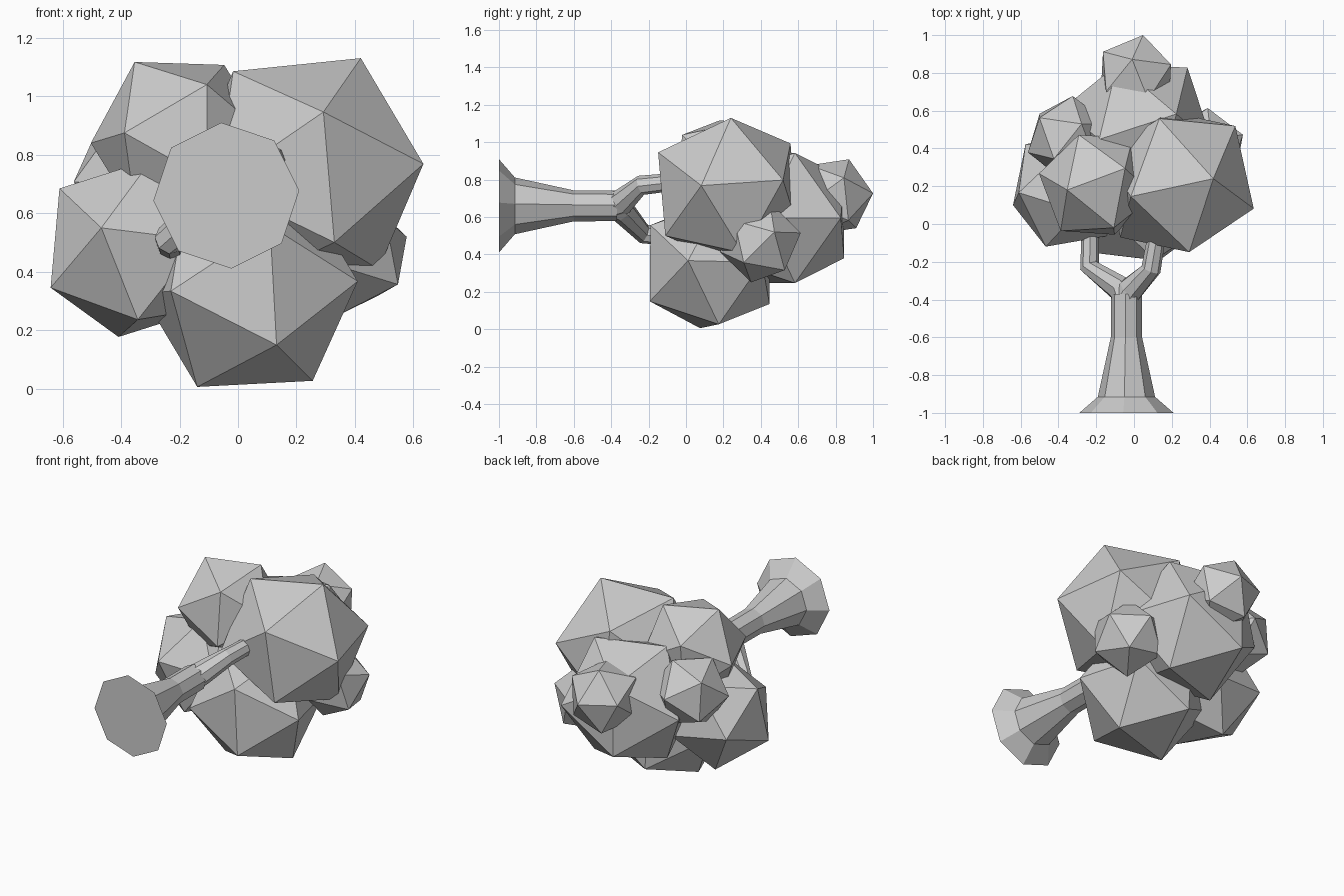
import bpy, bmesh, math
from mathutils import Vector, Matrix

if "Cube" in bpy.data.objects:
    bpy.data.objects.remove(bpy.data.objects["Cube"])


def finish(name, bm):
    bmesh.ops.recalc_face_normals(bm, faces=bm.faces)
    mesh = bpy.data.meshes.new(name)
    bm.to_mesh(mesh)
    bm.free()
    obj = bpy.data.objects.new(name, mesh)
    bpy.context.collection.objects.link(obj)
    return obj


def frame(a, b):
    """Orthonormal frame with first axis a, second axis towards b."""
    x = a.normalized()
    z = x.cross(b).normalized()
    return Matrix((x, z.cross(x), z)).transposed()


def foliage(name, centre, radius, corner, neighbour):
    """Icosahedron turned so one corner and an adjoining corner point as given."""
    c = Vector(centre)
    bm = bmesh.new()
    bmesh.ops.create_icosphere(bm, subdivisions=1, radius=radius)
    bm.verts.ensure_lookup_table()
    v = bm.verts[0]
    w = v.link_edges[0].other_vert(v)
    rot = frame(Vector(corner) - c, Vector(neighbour) - c) @ frame(v.co, w.co).transposed()
    bmesh.ops.transform(bm, matrix=Matrix.Translation(c) @ rot.to_4x4(), verts=bm.verts)
    return finish(name, bm)


def tube(name, stations, sides, turn=0.0):
    """Faceted tube through (x, y, z, radius) stations."""
    pts = [Vector(s[:3]) for s in stations]
    bm = bmesh.new()
    rings = []
    for i, p in enumerate(pts):
        t = pts[min(i + 1, len(pts) - 1)] - pts[max(i - 1, 0)]
        f = frame(t, Vector((1, 0, 0)))
        ring = []
        for k in range(sides):
            a = math.tau * k / sides + turn
            offset = f.col[1] * math.cos(a) + f.col[2] * math.sin(a)
            ring.append(bm.verts.new(p + offset * stations[i][3]))
        rings.append(ring)
    for r, s in zip(rings, rings[1:]):
        for k in range(sides):
            n = (k + 1) % sides
            bm.faces.new((r[k], r[n], s[n], s[k]))
    bm.faces.new(rings[0])
    bm.faces.new(rings[-1])
    return finish(name, bm)


# Trunk with flared foot, lying along y
tube("trunk", [(-.04, -1, .66, .25), (-.04, -.915, .66, .152),
               (-.04, -.6, .66, .083), (-.04, -.37, .66, .082)], 8, math.radians(-4))

# Forked branches running into the foliage
tube("left_branch", [(-.04, -.40, .66, .072), (-.07, -.345, .64, .07),
                     (-.235, -.225, .51, .053), (-.23, .05, .48, .045)], 8)
tube("right_branch", [(-.04, -.40, .66, .072), (-.015, -.345, .68, .07),
                      (.09, -.24, .77, .053), (.14, .05, .80, .045)], 8)

# Foliage clumps: centre, radius, one corner, an adjoining corner
clumps = {
    "foliage_upper_right": ((.232, .224, .747), .427, (.42, .24, 1.13), (.306, -.176, .98)),
    "foliage_lower": ((.04, .128, .346), .388, (-.14, .075, .005), (.258, .176, .03)),
    "foliage_left": ((-.351, .181, .481), .33, (-.641, .10, .345), (-.467, -.12, .55)),
    "foliage_upper_left": ((-.198, .208, .849), .311, (-.354, .18, 1.118), (-.104, -.02, 1.036)),
    "foliage_crown": ((.02, .515, .595), .409, (.224, .582, .943), (-.184, .448, .943)),
    "foliage_small_right": ((.375, .398, .465), .222, (.577, .473, .52), (.38, .62, .515)),
    "foliage_small_top": ((.011, .785, .709), .219, (.048, 1.0, .727), (-.01, .872, .909)),
    "foliage_small_left": ((-.35, .455, .715), .225, (-.497, .56, .84), (-.317, .677, .73)),
}
for clump_name, spec in clumps.items():
    foliage(clump_name, *spec)
